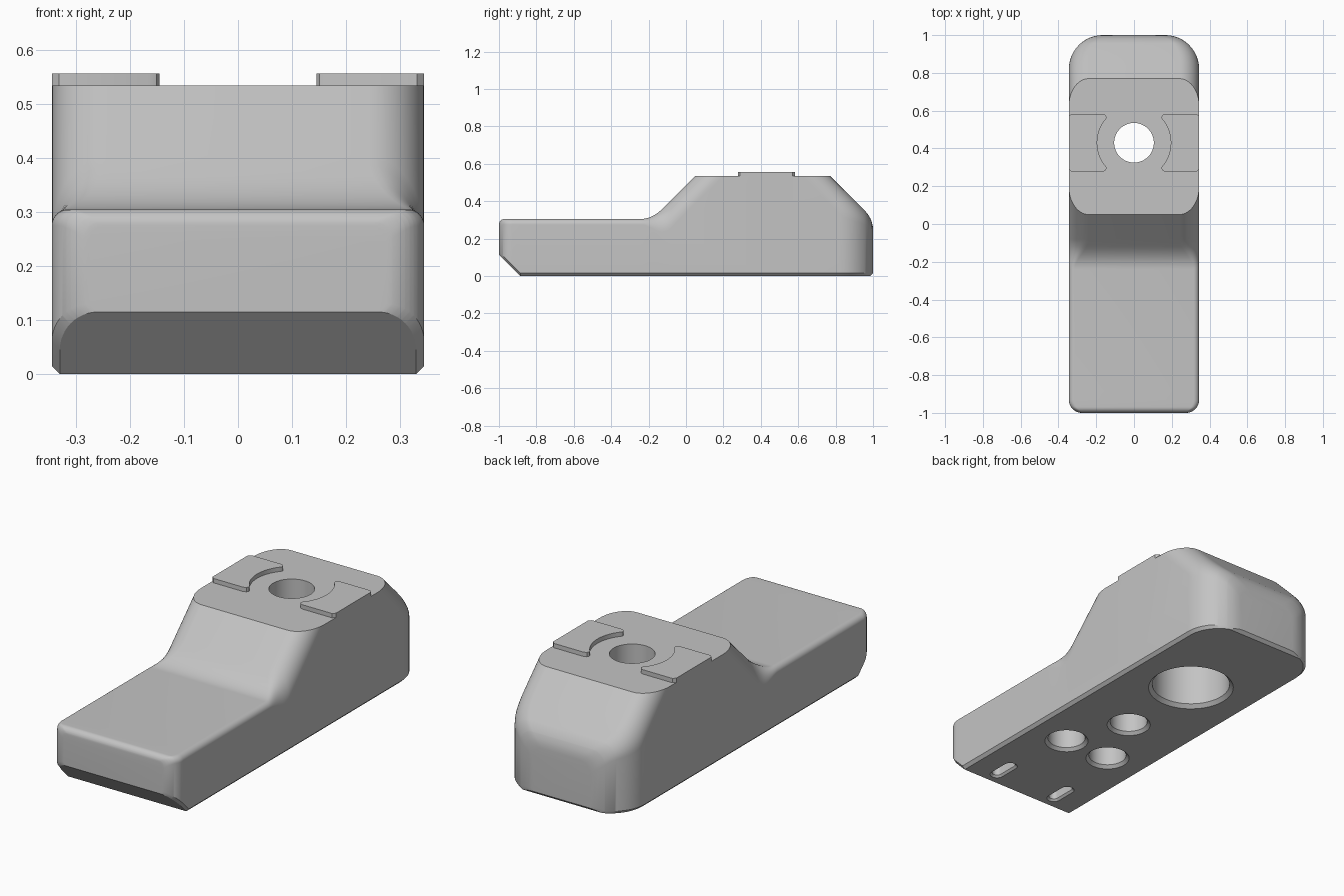
import bpy, bmesh, math

if "Cube" in bpy.data.objects:
    bpy.data.objects.remove(bpy.data.objects["Cube"])

grey = bpy.data.materials.new("light_grey")
grey.diffuse_color = (0.55, 0.55, 0.55, 1)
grey.use_nodes = True
grey.node_tree.nodes["Principled BSDF"].inputs["Base Color"].default_value = grey.diffuse_color

W, TOP, PAD_TOP, HOLE_Y = 0.345, 0.535, 0.557, 0.43


def finish(bm, name):
    bmesh.ops.recalc_face_normals(bm, faces=bm.faces[:])
    me = bpy.data.meshes.new(name)
    bm.to_mesh(me)
    bm.free()
    me.materials.append(grey)
    ob = bpy.data.objects.new(name, me)
    bpy.context.collection.objects.link(ob)
    return ob


def loft(bm, rings):
    """Skin a list of equal-length closed rings and cap both ends."""
    loops = [[bm.verts.new(p) for p in r] for r in rings]
    n = len(loops[0])
    for a, b in zip(loops, loops[1:]):
        for i in range(n):
            j = (i + 1) % n
            bm.faces.new((a[i], a[j], b[j], b[i]))
    bm.faces.new(loops[0])
    bm.faces.new(loops[-1])


def select_only(ob):
    bpy.ops.object.select_all(action='DESELECT')
    ob.select_set(True)
    bpy.context.view_layer.objects.active = ob


def arc(r, d):
    return math.sqrt(max(0.0, r * r - d * d))


def step(a, b, y):
    t = min(1.0, max(0.0, (y - a) / (b - a)))
    return t * t * (3 - 2 * t)


# Side profile: low arm, concave valley, two 45 degree slopes, rounded back
def height(y):
    if y < -0.97:
        return 0.275 + arc(0.03, -0.97 - y)
    if y > 0.9575:
        return 0.245 + arc(0.145, y - 0.855)
    s, d = y + 0.18, 0.06
    if s < -d:
        return 0.305
    if s < d:
        return 0.305 + (s + d) ** 2 / (4 * d)
    return min(0.305 + s, 1.305 - y)


# Plan outline: small front corners, large back corners
def half_width(y):
    if y < -0.93:
        return W - 0.07 + arc(0.07, -0.93 - y)
    if y > 0.82:
        return W - 0.18 + arc(0.18, y - 0.82)
    return W


def section(y):
    h, w, c, n = height(y), half_width(y), 0.015, 10
    b = max(0.0, -0.885 - y, y - 0.985)
    k, e = step(-0.24, -0.08, y), step(0.82, 1.0, y)
    rx = 0.03 + 0.075 * k - 0.035 * e
    rz = 0.03 + 0.118 * k - 0.088 * e
    half = [(w - c, b), (w, b + c)]
    for i in range(n + 1):
        a = math.pi / 2 * i / n
        half.append((w - rx + rx * math.cos(a), h - rz + rz * math.sin(a)))
    return [(x, y, z) for x, z in half] + [(-x, y, z) for x, z in reversed(half)]


# Body: loft along y, then slice off the ridge to get the flat top
quarter = [math.sin(math.pi / 2 * i / 12) for i in range(13)]
ys = [-0.93 - 0.07 * q for q in quarter] + [-0.97 - 0.03 * q for q in quarter[::2]]
ys += [0.82 + 0.18 * q for q in quarter] + [-0.885, 0.41, 0.9575, 0.985]
ys += [-0.24 + 0.01 * i for i in range(17)]
ys = sorted(set(round(y, 5) for y in ys))
ys = [y for i, y in enumerate(ys) if i == 0 or y - ys[i - 1] > 1e-4]
bm = bmesh.new()
loft(bm, [section(y) for y in ys])
bmesh.ops.bisect_plane(bm, geom=bm.verts[:] + bm.edges[:] + bm.faces[:], dist=1e-5,
                       plane_co=(0, 0, TOP), plane_no=(0, 0, 1), clear_outer=True)
bmesh.ops.holes_fill(bm, edges=[e for e in bm.edges if e.is_boundary], sides=0)
body = finish(bm, "body")


# Holes: round or slotted cutters, chamfered at the underside
def cut(x, y, r, depth, chamfer=0.015, stretch=0.0):
    rings = []
    for z, rr in ((-0.02, r + chamfer + 0.02), (chamfer, r), (depth, r)):
        ring = []
        for i in range(48):
            a = 2 * math.pi * (i + 0.5) / 48
            s = stretch if math.sin(a) > 0 else -stretch
            ring.append((x + rr * math.cos(a), y + s + rr * math.sin(a), z))
        rings.append(ring)
    bm = bmesh.new()
    loft(bm, rings)
    cutter = finish(bm, "hole_cutter")
    cutter.hide_render = True
    mod = body.modifiers.new("hole", 'BOOLEAN')
    mod.operation, mod.solver, mod.object = 'DIFFERENCE', 'EXACT', cutter
    select_only(body)
    bpy.ops.object.modifier_apply(modifier=mod.name)
    bpy.data.objects.remove(cutter)


cut(0, HOLE_Y, 0.188, 0.34, 0.018)           # large bore from below
cut(0, HOLE_Y, 0.105, 0.7, 0)                # through hole
cut(0, -0.04, 0.09, 0.2)                     # three blind holes
for side in (-1, 1):
    cut(side * 0.13, -0.355, 0.09, 0.2)
    cut(side * 0.18, -0.77, 0.024, 0.1, 0.01, 0.05)   # small slots

select_only(body)
bpy.ops.object.shade_smooth_by_angle(angle=math.radians(30))

# Raised pads on top, with a concave inner edge around the hole
for side, name in ((-1, "left_pad"), (1, "right_pad")):
    half = [(W, 0.14), (W - 0.013, 0.153), (0.165, 0.153), (0.151, 0.147), (0.145, 0.135)]
    for i in range(9):
        a = math.radians(41 * (1 - i / 8))
        half.append((0.195 * math.cos(a), 0.195 * math.sin(a)))
    outline = half + [(x, -y) for x, y in reversed(half[:-1])]
    bm = bmesh.new()
    loft(bm, [[(side * x, HOLE_Y + y, z) for x, y in outline] for z in (TOP - 0.01, PAD_TOP)])
    pad = finish(bm, name)
    select_only(pad)
    bpy.ops.object.shade_smooth_by_angle(angle=math.radians(30))
